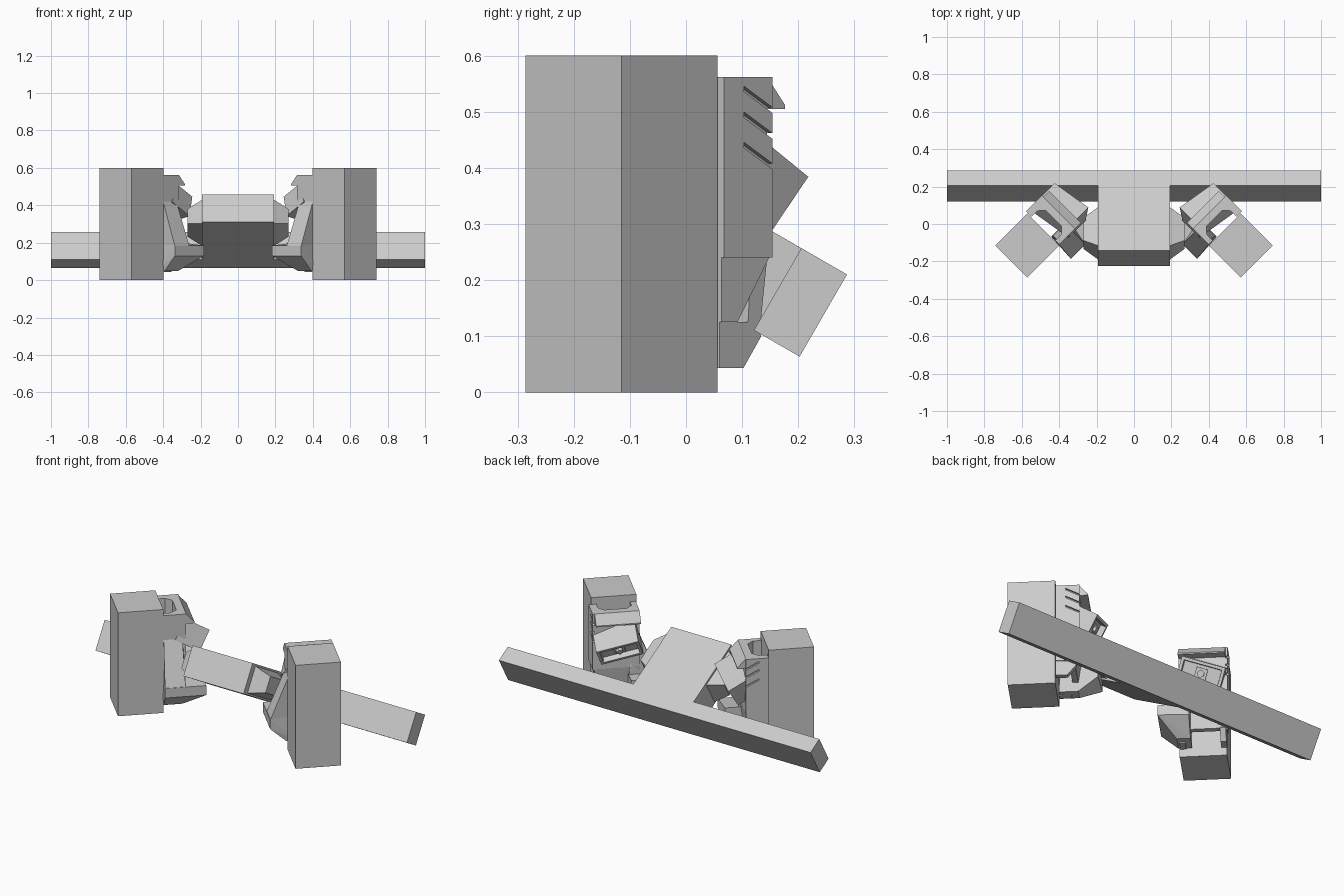
import bpy, bmesh, math
from mathutils import Vector, Matrix

if "Cube" in bpy.data.objects:
    bpy.data.objects.remove(bpy.data.objects["Cube"])

grey = bpy.data.materials.new("plain_grey")
grey.use_nodes = True
grey.diffuse_color = (0.6, 0.6, 0.6, 1)
grey.node_tree.nodes["Principled BSDF"].inputs["Base Color"].default_value = (0.6, 0.6, 0.6, 1)

R = math.sqrt(0.5)
TILT = math.radians(30)


def local(side):
    """Bracket space (out from post, along post face, up) to world."""
    return lambda p: Vector((side * (0.485 + R * (p[1] - p[0])), -0.025 + R * (p[0] + p[1]), p[2]))


def finish(name, bm, place):
    for v in bm.verts:
        v.co = place(v.co.copy())
    bmesh.ops.recalc_face_normals(bm, faces=bm.faces)
    me = bpy.data.meshes.new(name)
    bm.to_mesh(me)
    bm.free()
    me.materials.append(grey)
    ob = bpy.data.objects.new(name, me)
    bpy.context.collection.objects.link(ob)
    return ob


def prism(name, outline, a, b, lift, place=Vector):
    """Extrude a 2D outline from a to b; lift makes a 3D point."""
    bm = bmesh.new()
    low = [bm.verts.new(lift(p, a)) for p in outline]
    high = [bm.verts.new(lift(p, b)) for p in outline]
    bm.faces.new(low)
    bm.faces.new(high)
    for i in range(len(low)):
        j = (i + 1) % len(low)
        bm.faces.new((low[i], low[j], high[j], high[i]))
    return finish(name, bm, place)


def hull(name, points, place=Vector):
    bm = bmesh.new()
    for p in points:
        bm.verts.new(p)
    res = bmesh.ops.convex_hull(bm, input=bm.verts)
    junk = set(res["geom_interior"]) | set(res["geom_unused"])
    bmesh.ops.delete(bm, geom=[v for v in junk if isinstance(v, bmesh.types.BMVert)], context='VERTS')
    bmesh.ops.dissolve_limit(bm, angle_limit=0.02, verts=bm.verts, edges=bm.edges)
    return finish(name, bm, place)


def upright(p, h):      # plan outline raised along z
    return (p[0], p[1], h)


def sideways(p, h):     # (out, up) outline widened along the post face
    return (p[0], h, p[1])


# Tilted T-shaped frame: wide bar with a central stem
ALONG = Vector((0, -math.cos(TILT), math.sin(TILT)))
THICK = Vector((0, -math.sin(TILT), -math.cos(TILT)))
CORNER = Vector((0, 0.287, 0.21))


def tilted(p, h):
    return CORNER + Vector((p[0], 0, 0)) + ALONG * p[1] + THICK * h


tee = [(-1, 0), (1, 0), (1, 0.094), (0.193, 0.094), (0.193, 0.494),
       (-0.193, 0.494), (-0.193, 0.094), (-1, 0.094)]
prism("tilted_tee_frame", tee, 0, 0.169, tilted)

# Bracket outlines
channel = [(0, -0.12), (0.12, -0.12), (0.12, 0.12), (0, 0.12), (0, 0.09),
           (0.045, 0.09), (0.078, 0.06), (0.078, -0.06), (0.045, -0.09), (0, -0.09)]
hood = [(0.08, 0.562), (0.12, 0.562), (0.165, 0.512), (0.165, 0.505), (0.08, 0.505)]
taper = [(0, 0.24), (0.12, 0.24), (0.04, 0.125), (0, 0.125)]
foot = [(0, 0.125), (0.09, 0.125), (0.105, 0.1), (0.06, 0.043), (0, 0.043)]

# Cheek outline with three slanted notches
cheek = [(0, 0.24), (0, 0.562), (0.122, 0.562)]
for z in (0.508, 0.462, 0.408):
    cheek += [(0.122, z), (0.05, z + 0.038), (0.05, z + 0.028), (0.122, z - 0.01)]
cheek += [(0.122, 0.24)]

for side, word in ((1, "left"), (-1, "right")):
    put = local(side)

    # Square post turned by 45 degrees
    r, cx, cy = 0.171, side * 0.57, -0.115
    prism(word + "_post", [(cx - r, cy), (cx, cy - r), (cx + r, cy), (cx, cy + r)], 0, 0.6, upright)

    # Open channel with hood, slotted cheek and tapered foot
    prism(word + "_channel", channel, 0.24, 0.562, upright, put)
    prism(word + "_hood", hood, -0.12, 0.12, sideways, put)
    prism(word + "_slotted_cheek", cheek, 0.12, 0.131, sideways, put)
    for t, tag in ((-0.12, "inner"), (0.09, "outer")):
        prism(f"{word}_{tag}_taper", taper, t, t + 0.035, sideways, put)
        prism(f"{word}_{tag}_foot", foot, t, t + 0.03, sideways, put)
    hull(word + "_back_foot", [(u, t, z) for t in (-0.12, 0.12) for u, z in
         ((0.08, 0.24), (0.12, 0.24), (0.07, 0.1), (0.1, 0.1))], put)

    # Flared skirt running down to the clamp lip
    hull(word + "_skirt",
         [(u, -0.12, 0.42) for u in (0, 0.1)] + [(u, -0.219, 0.18) for u in (-0.01, 0.1)]
         + [(u, -0.06, 0.18) for u in (0.01, 0.13)] + [(u, -0.09, 0.4) for u in (0.01, 0.1)], put)
    hull(word + "_clamp_lip",
         [(u, -0.219, z) for u in (-0.01, 0.21) for z in (0.13, 0.185)]
         + [(u, -0.06, z) for u in (0.01, 0.2) for z in (0.13, 0.2)]
         + [(u, t, 0.048) for u in (0, 0.1) for t in (-0.13, -0.06)], put)

    # Tilted, rolled socket box with an inset end
    pose = (Matrix.Translation((0.138, 0, 0.401)) @ Matrix.Rotation(TILT, 4, 'Y')
            @ Matrix.Rotation(math.radians(-18), 4, 'X'))
    bm = bmesh.new()
    bmesh.ops.create_cube(bm, size=1, matrix=Matrix.Diagonal((0.15, 0.23, 0.125, 1)))
    bm.faces.ensure_lookup_table()
    end = max(bm.faces, key=lambda f: f.calc_center_median().x)
    bmesh.ops.inset_region(bm, faces=[end], thickness=0.022, depth=0)
    bmesh.ops.inset_region(bm, faces=[end], thickness=0.004, depth=-0.03)
    finish(word + "_socket_box", bm, lambda p: put(pose @ p))

    # Nut and square seat inside the socket
    for name, sides, rad, x0, x1 in (("seat", 4, 0.042, 0.04, 0.055), ("nut", 6, 0.02, 0.05, 0.07)):
        ring = [(rad * math.cos((i + 0.5) * math.tau / sides), rad * math.sin((i + 0.5) * math.tau / sides))
                for i in range(sides)]
        prism(f"{word}_socket_{name}", ring, x0, x1, lambda p, h: (h, p[0], p[1]),
              lambda p: put(pose @ p))

    # Tapered boss on the side of the stem
    mid = CORNER + ALONG * 0.34 + THICK * 0.085
    hull(word + "_stem_boss",
         [mid + Vector((side * x, 0, 0)) + ALONG * a * i + THICK * b * j
          for x, a, b in ((0.19, 0.12, 0.075), (0.27, 0.07, 0.045)) for i in (-1, 1) for j in (-1, 1)])
